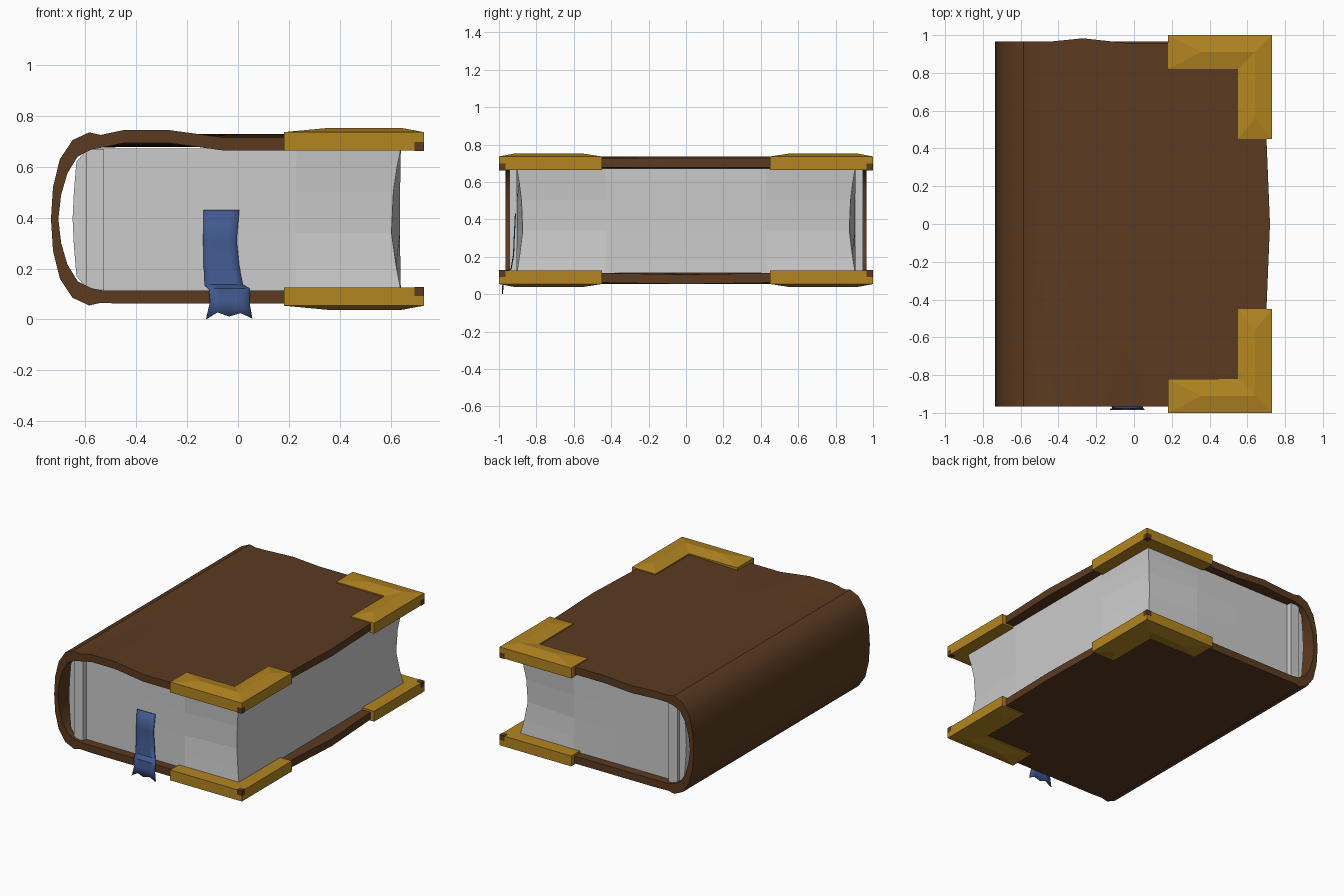
import bpy, bmesh, math

if "Cube" in bpy.data.objects:
    bpy.data.objects.remove(bpy.data.objects["Cube"])

MID = 0.395  # height of the book's middle plane


def material(name, r, g, b):
    m = bpy.data.materials.new(name)
    m.use_nodes = True
    m.diffuse_color = (r, g, b, 1)
    m.node_tree.nodes["Principled BSDF"].inputs["Base Color"].default_value = (r, g, b, 1)
    return m


LEATHER = material("brown leather", 0.105, 0.043, 0.015)
BRASS = material("gold brass", 0.45, 0.235, 0.015)
PAPER = material("white paper", 0.6, 0.6, 0.6)
CLOTH = material("blue cloth", 0.052, 0.1, 0.27)


def make(name, verts, faces, mat, smooth=None):
    me = bpy.data.meshes.new(name)
    me.from_pydata(verts, [], faces)
    bm = bmesh.new()
    bm.from_mesh(me)
    bmesh.ops.recalc_face_normals(bm, faces=bm.faces)
    bm.to_mesh(me)
    bm.free()
    me.materials.append(mat)
    ob = bpy.data.objects.new(name, me)
    bpy.context.collection.objects.link(ob)
    if smooth:
        bpy.ops.object.select_all(action="DESELECT")
        ob.select_set(True)
        bpy.context.view_layer.objects.active = ob
        bpy.ops.object.shade_smooth_by_angle(angle=math.radians(smooth))
    return ob


def loft(rings):
    """Join equal closed rings with quads."""
    n = len(rings[0])
    verts = [p for r in rings for p in r]
    faces = [(k * n + i, k * n + (i + 1) % n, (k + 1) * n + (i + 1) % n, (k + 1) * n + i)
             for k in range(len(rings) - 1) for i in range(n)]
    return verts, faces


def box(name, lo, hi, mat):
    ring = [(lo[0], lo[1]), (hi[0], lo[1]), (hi[0], hi[1]), (lo[0], hi[1])]
    v, f = loft([[(x, y, z) for x, y in ring] for z in (lo[2], hi[2])])
    return make(name, v, f + [(0, 1, 2, 3), (4, 5, 6, 7)], mat)


# Cover: one C-shaped leather sheet, slightly warped along its edges
flat = [0.70, 0.45, 0.18, -0.05, -0.27, -0.45]
outer = [(x, 0.728) for x in flat] + [(-0.54, 0.725), (-0.585, 0.735), (-0.65, 0.705),
                                      (-0.70, 0.63), (-0.727, 0.52), (-0.735, MID)]
inner = [(x, 0.677) for x in flat] + [(-0.53, 0.676), (-0.575, 0.668), (-0.63, 0.64),
                                      (-0.67, 0.575), (-0.695, 0.49), (-0.706, MID)]


def both(half):
    return half + [(x, 2 * MID - z) for x, z in reversed(half[:-1])]


def warp(x, y, z):
    t = y / 0.965
    if x > 0.6:  # fore edge bulges in the middle
        x += 0.02 * max(0, 1 - abs(t) * 2)
        if z < MID:
            z -= 0.008 * max(0, 1 - abs(t) * 2)
    if z > 0.66 and -0.5 < x < 0.5:  # top board waves near the front
        front = max(0, -t) ** 2
        z += front * (0.016 if x < -0.2 else -0.014 * (x < 0.3))
        if t > 0.99:
            y += 0.018 if -0.4 < x < -0.2 else -0.006 * (x > -0.1)
    return (x, y, z)


outline = both(outer) + both(inner)[::-1]
half = len(outline) // 2
ys = [0.965 * (i / 6 - 1) for i in range(13)]
verts, faces = loft([[warp(x, y, z) for x, z in outline] for y in ys])
for base in (0, (len(ys) - 1) * 2 * half):
    for i in range(half - 1):
        a, b = 2 * half - 1 - i, 2 * half - 2 - i
        faces.append((base + i, base + i + 1, base + b, base + a))
make("leather_cover", verts, faces, LEATHER, 35)

# Page block: fore corners pinched inwards at mid height
side = [(-0.53, -0.905, 0), (-0.1, -0.905, 0), (0.23, -0.907, 0.1), (0.64, -0.905, 1),
        (0.64, -0.43, 0.1)]
ring = side + [(x, -y, p) for x, y, p in reversed(side)]
levels = []
for z, pinch in ((0.113, 0), (0.21, 0.5), (0.34, 1), (0.50, 0.8), (0.60, 0.4), (0.672, 0)):
    levels.append([(x - 0.037 * p * pinch, y - math.copysign(0.032 * p * pinch, y), z)
                   for x, y, p in ring])
verts, faces = loft(levels)
n = len(ring)
faces += [tuple(range(n)), tuple(range(len(verts) - n, len(verts)))]
make("page_block", verts, faces, PAPER)

# Bound back of the pages: a rounded strip and a raised band
back = [(-0.59, 0.672), (-0.635, 0.62), (-0.645, 0.5), (-0.65, MID)]
prof = both([(-0.53, 0.672)] + back)
verts, faces = loft([[(x, y, z) for x, z in prof] for y in (-0.925, 0.925)])
n = len(prof)
make("page_binding", verts, faces + [tuple(range(n)), tuple(range(n, 2 * n))], PAPER)
box("binding_band", (-0.597, -0.945, 0.118), (-0.527, 0.945, 0.668), PAPER)

# Corner guards: ridged L shapes on all four fore corners
L_OUT = [(0.18, 1.0), (0.73, 1.0), (0.73, 0.45)]
L_RIDGE = [(0.36, 0.91), (0.64, 0.91), (0.64, 0.56)]
L_IN = [(0.18, 0.82), (0.55, 0.82), (0.55, 0.45)]


def corner_guard(name, sy, top):
    def place(pts, z):
        return [(x, sy * y, z if top else 2 * MID - z) for x, y in pts]
    v = (place(L_OUT, 0.664) + place(L_IN, 0.664) + place(L_OUT, 0.736)
         + place(L_IN, 0.736) + place(L_RIDGE, 0.753))
    f = [(0, 3, 9, 6), (2, 5, 11, 8), (6, 9, 12), (8, 11, 14)]
    for i in (0, 1):
        f += [(i, i + 1, i + 4, i + 3), (i, i + 1, i + 7, i + 6),
              (i + 3, i + 4, i + 10, i + 9), (i + 6, i + 7, i + 13, i + 12),
              (i + 9, i + 10, i + 13, i + 12)]
    make(name, v, f, BRASS)
    # leather tip showing through the guard
    zs = sorted(z if top else 2 * MID - z for z in (0.662, 0.698))
    yy = sorted((sy * 0.965, sy * 1.001))
    box(name + "_leather_tip", (0.693, yy[0], zs[0]), (0.731, yy[1], zs[1]), LEATHER)


for sy, depth in ((-1, "front"), (1, "back")):
    for top, level in ((True, "upper"), (False, "lower")):
        corner_guard(f"{level}_{depth}_corner_guard", sy, top)

# Ribbon bookmark: left x, right x, y, z down its length, with a notched tail
path = [(-0.135, 0.005, -0.912, 0.43), (-0.137, -0.005, -0.918, 0.31),
        (-0.135, 0.005, -0.922, 0.21), (-0.132, 0.02, -0.935, 0.135),
        (-0.115, 0.048, -0.974, 0.12), (-0.11, 0.045, -0.976, 0.07),
        (-0.126, 0.056, -0.982, 0.0)]
tail = [0.0, 0.028, 0.012, 0.025, 0.004]
cols = len(tail)
verts = [(l + (r - l) * c / (cols - 1), y, z + (tail[c] if z == 0 else 0))
         for l, r, y, z in path for c in range(cols)]
faces = [(k * cols + c, k * cols + c + 1, (k + 1) * cols + c + 1, (k + 1) * cols + c)
         for k in range(len(path) - 1) for c in range(cols - 1)]
ribbon = make("ribbon_bookmark", verts, faces, CLOTH, 40)
thick = ribbon.modifiers.new("thickness", "SOLIDIFY")
thick.thickness = 0.006
thick.offset = 0
